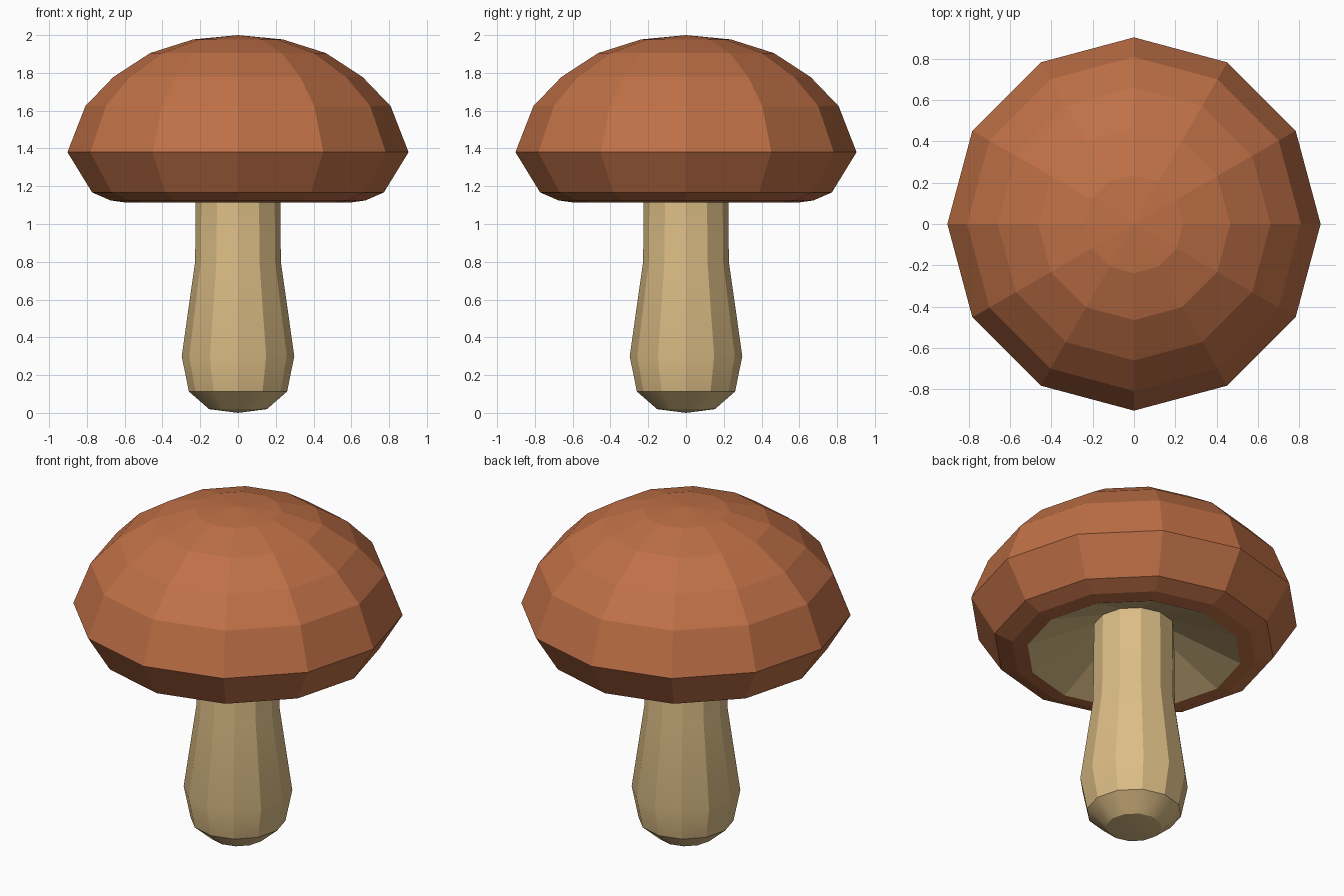
import bpy, bmesh, math

if "Cube" in bpy.data.objects:
    bpy.data.objects.remove(bpy.data.objects["Cube"])

SIDES = 12


def material(name, rgb):
    m = bpy.data.materials.new(name)
    m.diffuse_color = (*rgb, 1.0)
    m.use_nodes = True
    m.node_tree.nodes["Principled BSDF"].inputs["Base Color"].default_value = m.diffuse_color
    return m


def lathe(name, profile, mats, rule=None):
    """Spin an (r, z) profile that starts at the bottom pole and ends at the top pole."""
    bm = bmesh.new()
    rings = []
    for r, z in profile:
        if r == 0:
            rings.append([bm.verts.new((0, 0, z))] * SIDES)
        else:
            rings.append([bm.verts.new((r * math.cos(2 * math.pi * i / SIDES),
                                        r * math.sin(2 * math.pi * i / SIDES), z))
                          for i in range(SIDES)])
    for band, (low, high) in enumerate(zip(rings, rings[1:])):
        for i in range(SIDES):
            j = (i + 1) % SIDES
            corners = list(dict.fromkeys((low[i], low[j], high[j], high[i])))
            face = bm.faces.new(corners)
            face.material_index = rule(band) if rule else 0
    mesh = bpy.data.meshes.new(name)
    bm.to_mesh(mesh)
    bm.free()
    for m in mats:
        mesh.materials.append(m)
    obj = bpy.data.objects.new(name, mesh)
    bpy.context.collection.objects.link(obj)
    return obj


cap_brown = material("cap brown", (0.52, 0.162, 0.062))
stem_cream = material("stem cream", (0.71, 0.505, 0.235))

# Cap: hollow cone of gills below, brown rolled rim and dome above
lathe("cap",
      [(0, 1.38), (0.59, 1.113), (0.675, 1.125), (0.772, 1.167), (0.903, 1.38),
       (0.808, 1.624), (0.66, 1.778), (0.465, 1.905), (0.238, 1.977), (0, 2.0)],
      [cap_brown, stem_cream], lambda band: 1 if band == 0 else 0)

# Stem: rounded foot, bulge, and straight neck ending inside the cap
stem = lathe("stem",
             [(0, 0.0), (0.153, 0.02), (0.26, 0.113), (0.298, 0.3),
              (0.227, 0.8), (0.222, 1.3), (0, 1.4)],
             [stem_cream])
bpy.context.view_layer.objects.active = stem
stem.select_set(True)
bpy.ops.object.shade_smooth_by_angle(angle=math.radians(28))
